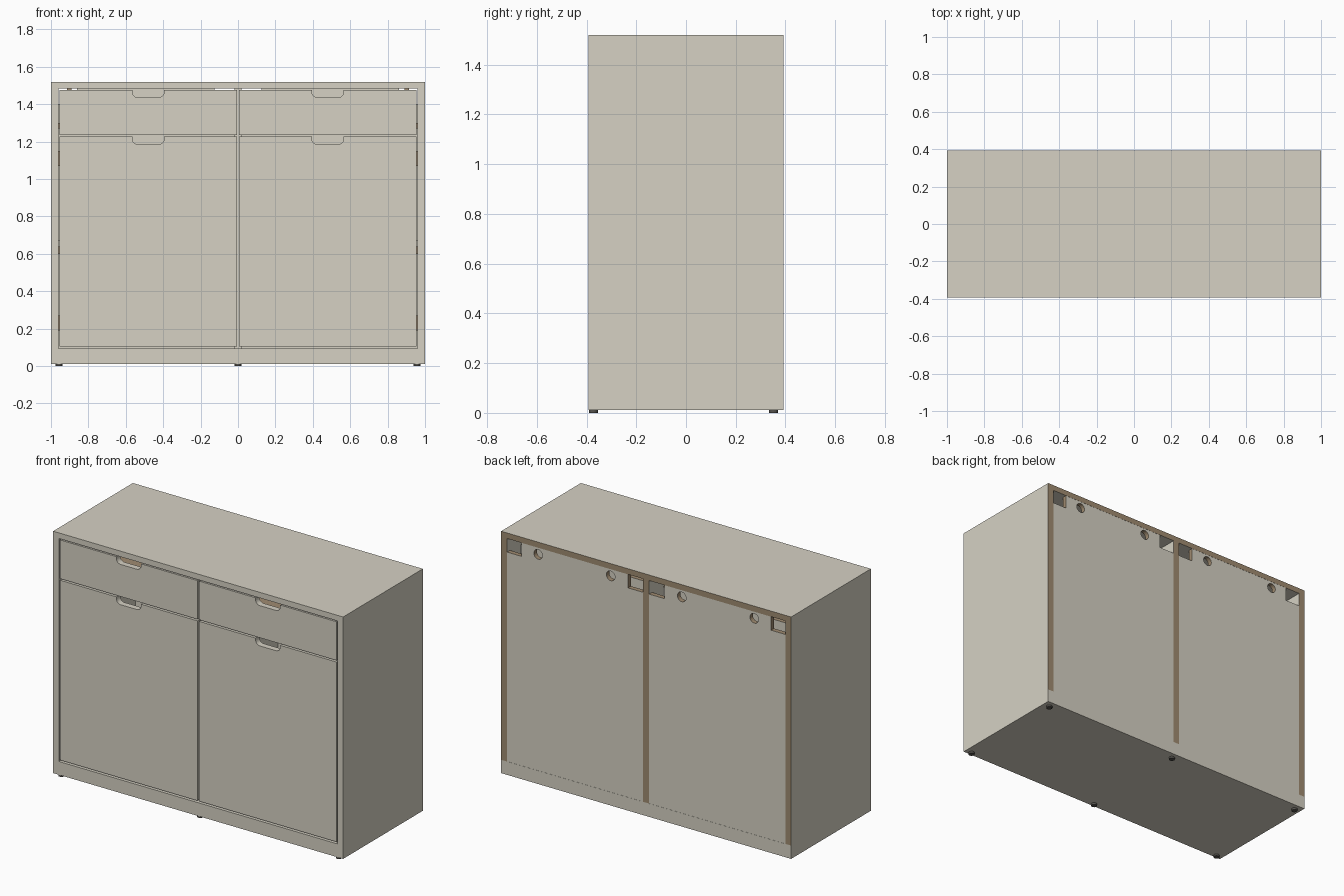
import bpy, bmesh, math

if "Cube" in bpy.data.objects:
    bpy.data.objects.remove(bpy.data.objects["Cube"])


def material(name, rgb):
    m = bpy.data.materials.new(name)
    m.diffuse_color = (*rgb, 1)
    m.use_nodes = True
    m.node_tree.nodes["Principled BSDF"].inputs["Base Color"].default_value = m.diffuse_color
    return m


PAINT = material("warm_grey_laminate", (0.67, 0.64, 0.55))
WOOD = material("raw_board_brown", (0.35, 0.26, 0.165))
DARK = material("dark_foot", (0.09, 0.085, 0.075))

W, D, H = 1.0, 0.393, 1.52        # half width, half depth, height
IN, TOP, BASE = 0.96, 1.485, 0.095  # inner side, underside of top, plinth top


def finish(name, bm, mats, rule=None):
    bmesh.ops.recalc_face_normals(bm, faces=bm.faces[:])
    bm.normal_update()
    if rule:
        for f in bm.faces:
            f.material_index = int(rule(f.normal))
    me = bpy.data.meshes.new(name)
    bm.to_mesh(me)
    bm.free()
    for m in mats:
        me.materials.append(m)
    ob = bpy.data.objects.new(name, me)
    bpy.context.collection.objects.link(ob)
    return ob


def box(name, x, y, z, mats=(PAINT,), rule=None):
    bm = bmesh.new()
    bmesh.ops.create_cube(bm, size=1)
    for v in bm.verts:
        for i, (a, b) in enumerate((x, y, z)):
            v.co[i] = (a + b) / 2 + v.co[i] * (b - a)
    return finish(name, bm, mats, rule)


def sheet(name, loops, y0, y1, mats=(PAINT,), rule=None):
    """Upright panel from (x, z) loops: the outline first, then holes."""
    bm = bmesh.new()
    edges = []
    for pts in loops:
        vs = [bm.verts.new((x, y0, z)) for x, z in pts]
        edges += [bm.edges.new((a, b)) for a, b in zip(vs, vs[1:] + vs[:1])]
    bmesh.ops.triangle_fill(bm, edges=edges, use_beauty=True)
    ext = bmesh.ops.extrude_face_region(bm, geom=bm.faces[:])
    for v in ext["geom"]:
        if isinstance(v, bmesh.types.BMVert):
            v.co.y = y1
    return finish(name, bm, mats, rule)


def arc(cx, cz, r, a0, a1, n):
    return [(cx + r * math.cos(math.radians(a0 + (a1 - a0) * i / n)),
             cz + r * math.sin(math.radians(a0 + (a1 - a0) * i / n)))
            for i in range(n + 1)]


def front_panel(name, s, z0, z1):
    # rectangle with a rounded finger notch in the top edge
    a, b, r, d = 0.395, 0.565, 0.03, 0.041
    pts = [(0.006, z0), (0.954, z0), (0.954, z1), (b, z1)]
    pts += arc(b - r, z1 - d + r, r, 0, -90, 8)
    pts += arc(a + r, z1 - d + r, r, -90, -180, 8)
    pts += [(a, z1), (0.006, z1)]
    return sheet(name, [[(s * x, z) for x, z in pts]], -D + 0.002, -D + 0.04)


def raw_back(n):
    return n.y > 0.5


def raw_cut(n):
    return abs(n.y) < 0.5


# Carcass: plinth, top and divider with raw rear edges
box("plinth", (-W, W), (-D, D), (0.012, BASE))
box("top_panel", (-W, W), (-D, D), (TOP, H), (PAINT, WOOD), raw_back)
box("centre_divider", (-0.02, 0.02), (-D + 0.045, D), (BASE, TOP), (PAINT, WOOD), raw_back)

for s, side in ((-1, "left"), (1, "right")):
    def X(a, b):
        return tuple(sorted((s * a, s * b)))

    box(side + "_side_panel", X(IN, W), (-D, D), (BASE, TOP), (PAINT, WOOD), raw_back)

    # Back panel: corner notches and two cable holes
    outline = [(0.02, BASE), (IN, BASE), (IN, 1.4), (0.86, 1.4), (0.86, TOP),
               (0.125, TOP), (0.125, 1.4), (0.02, 1.4)]
    loops = [outline] + [arc(cx, 1.443, 0.03, 0, 345, 23) for cx in (0.245, 0.745)]
    sheet(side + "_back_panel", [[(s * x, z) for x, z in l] for l in loops],
          D - 0.03, D - 0.001, (PAINT, WOOD), raw_cut)

    # Drawer front and door
    front_panel(side + "_drawer_front", s, 1.236, 1.477)
    front_panel(side + "_door", s, 0.105, 1.226)

    # Drawer box
    y0, y1, z0, z1 = -D + 0.04, 0.3, 1.26, 1.42
    for nm, xs, ys, zs in (("inner_side", (0.05, 0.075), (y0, y1), (z0, z1)),
                           ("outer_side", (0.905, 0.93), (y0, y1), (z0, z1)),
                           ("back", (0.075, 0.905), (y1 - 0.025, y1), (z0, z1)),
                           ("bottom", (0.075, 0.905), (y0, y1 - 0.025), (z0, z0 + 0.015))):
        box(f"{side}_drawer_{nm}", X(*xs), ys, zs, (PAINT, WOOD), lambda n: n.z > 0.5)

    # Shelf inside the cupboard
    box(side + "_shelf", X(0.02, IN), (-D + 0.06, D - 0.03), (0.64, 0.67))

    # Top bracket, runner end and door hinges seen in the gaps
    box(side + "_top_bracket", X(0.89, 0.915), (0.2, 0.3), (1.45, TOP), (WOOD,))
    box(side + "_runner", X(0.93, IN), (-D + 0.045, 0.28), (1.27, 1.3), (WOOD,))
    for i, (a, b) in enumerate(((1.07, 1.15), (0.6, 0.64), (0.19, 0.27))):
        box(f"{side}_hinge_{i + 1}", X(0.925, IN), (-D + 0.03, -D + 0.09), (a, b), (WOOD,))

# Feet
for x in (-0.957, 0, 0.957):
    for y in (-0.372, 0.352):
        bm = bmesh.new()
        bmesh.ops.create_cone(bm, cap_ends=True, segments=24, radius1=0.018,
                              radius2=0.018, depth=0.012)
        bmesh.ops.translate(bm, verts=bm.verts[:], vec=(x, y, 0.006))
        finish("foot", bm, (DARK,))
